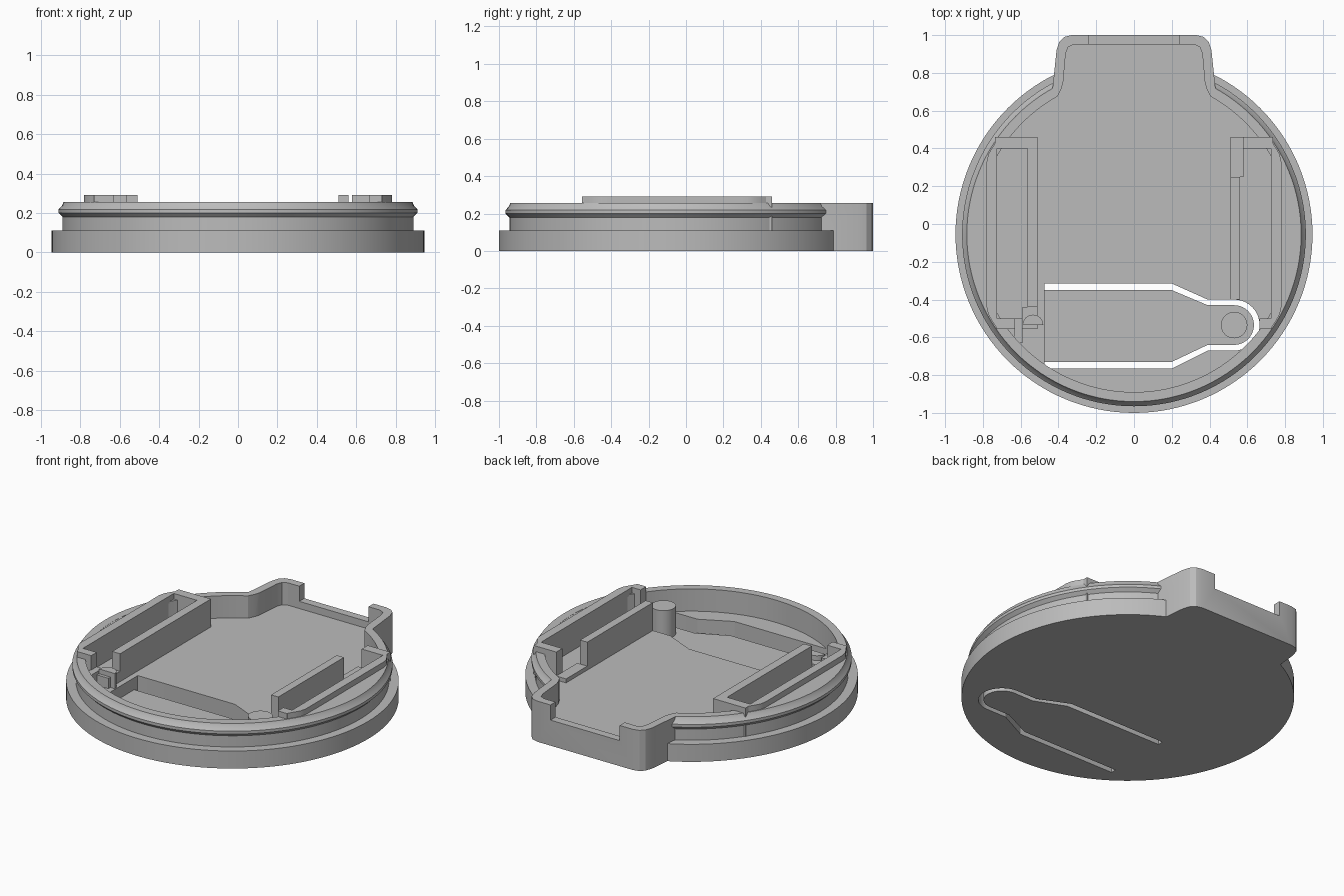
import bpy, bmesh
from math import sin, cos, radians, pi

cube = bpy.data.objects.get("Cube")
if cube:
    bpy.data.objects.remove(cube, do_unlink=True)

CY = -0.055                      # disc centre in y
FLOOR, RIM, TOP = 0.115, 0.255, 0.29

grey = bpy.data.materials.new("plain_grey")
grey.use_nodes = True
grey.diffuse_color = (0.5, 0.5, 0.5, 1)
grey.node_tree.nodes["Principled BSDF"].inputs["Base Color"].default_value = (0.5, 0.5, 0.5, 1)


def finish(name, bm):
    bmesh.ops.recalc_face_normals(bm, faces=bm.faces)
    mesh = bpy.data.meshes.new(name)
    bm.to_mesh(mesh)
    bm.free()
    mesh.materials.append(grey)
    ob = bpy.data.objects.new(name, mesh)
    bpy.context.collection.objects.link(ob)
    return ob


def prism(name, pts, z0, z1):
    bm = bmesh.new()
    face = bm.faces.new([bm.verts.new((x, y, z0)) for x, y in pts])
    new = bmesh.ops.extrude_face_region(bm, geom=[face])["geom"]
    verts = [g for g in new if isinstance(g, bmesh.types.BMVert)]
    bmesh.ops.translate(bm, verts=verts, vec=(0, 0, z1 - z0))
    return finish(name, bm)


def box(name, x0, x1, y0, y1, z0, z1):
    return prism(name, [(x0, y0), (x1, y0), (x1, y1), (x0, y1)], z0, z1)


def arc(cx, cy, r, a0, a1, n):
    return [(cx + r * cos(radians(a0 + (a1 - a0) * i / n)),
             cy + r * sin(radians(a0 + (a1 - a0) * i / n))) for i in range(n + 1)]


def lathe(name, profile, n=128):
    # closed solid of revolution about the disc centre
    bm = bmesh.new()
    rings = [[bm.verts.new((r * cos(2 * pi * i / n), CY + r * sin(2 * pi * i / n), z))
              for i in range(n)] for r, z in profile]
    for a, b in zip(rings, rings[1:]):
        for i in range(n):
            j = (i + 1) % n
            bm.faces.new((a[i], a[j], b[j], b[i]))
    bm.faces.new(rings[0])
    bm.faces.new(rings[-1])
    return finish(name, bm)


def boolean(target, other, operation):
    mod = target.modifiers.new(operation.lower(), "BOOLEAN")
    mod.operation, mod.solver, mod.object = operation, "EXACT", other
    bpy.context.view_layer.objects.active = target
    bpy.ops.object.modifier_apply(modifier=mod.name)
    bpy.data.objects.remove(other, do_unlink=True)


def mirrored(half):
    return half + [(-x, y) for x, y in reversed(half)]


# Round body with stepped flange and snap bead
body = lathe("cap_body", [(0.945, 0), (0.945, 0.11), (0.89, 0.11), (0.89, 0.18),
                          (0.91, 0.2), (0.91, 0.218), (0.892, 0.238), (0.885, RIM)])

# Rear tab, hollowed together with the round cavity
tab = [(0.44, 0.5), (0.43, 0.73), (0.41, 0.92), (0.395, 0.965), (0.37, 0.99), (0.33, 1.0)]
boolean(body, prism("tab_block", mirrored(tab), 0, RIM), "UNION")
cavity = arc(0, CY, 0.835, -90, 61, 64)[1:] + [
    (0.385, 0.715), (0.375, 0.75), (0.362, 0.9), (0.35, 0.935), (0.32, 0.95)]
boolean(body, prism("cavity_cutter", [(0, CY - 0.835)] + mirrored(cavity), FLOOR, 0.5), "DIFFERENCE")
boolean(body, box("notch_cutter", -0.24, 0.24, 0.9, 1.1, 0.16, 0.5), "DIFFERENCE")


# Spring tongue inside a through opening in the floor
def tongue_outline(wide, narrow):
    px, py = 0.53, -0.535
    return [(-0.475, py - 0.005 - wide), (0.2, py - 0.005 - wide), (0.39, py - narrow)] + \
        arc(px, py, narrow, -90, 90, 20) + \
        [(0.39, py + narrow), (0.2, py - 0.005 + wide), (-0.475, py - 0.005 + wide)]


boolean(body, prism("opening_cutter", tongue_outline(0.225, 0.135), -0.1, FLOOR + 0.005), "DIFFERENCE")
prism("spring_tongue", tongue_outline(0.19, 0.105), 0, 0.04)
prism("tongue_post", arc(0.53, -0.535, 0.07, 0, 350, 35), 0.03, 0.215)

# Outer rail walls, filled out to the rim
for side, s in (("left", 1), ("right", -1)):
    fill = arc(0, CY, 0.86, -32, 32, 20)
    prism(side + "_rail_fill", [(s * x, y) for x, y in fill], FLOOR - 0.01, RIM - 0.001)
    lip = arc(0, CY, 0.88, -34.5, 34.5, 24)
    prism(side + "_rail_lip", [(s * min(x, 0.78), y) for x, y in lip], RIM - 0.01, TOP)

B = FLOOR - 0.01                 # parts sink slightly into the floor
# Left rail: free inner wall, back wall and low corner ledge
box("left_inner_wall", 0.51, 0.56, -0.4, 0.25, B, TOP)
box("left_back_wall", 0.578, 0.735, 0.4, 0.46, B, TOP)
box("left_corner_ledge", 0.51, 0.58, 0.25, 0.46, B, 0.14)
box("left_front_stop", 0.665, 0.73, -0.555, -0.5, B, TOP)

# Right rail: closed corner at the back, stepped stops at the front
box("right_inner_wall", -0.565, -0.51, -0.44, 0.46, B, TOP)
box("right_back_wall", -0.735, -0.565, 0.4, 0.46, B, TOP)
box("right_front_stop", -0.73, -0.63, -0.555, -0.5, B, TOP)
box("right_low_step", -0.59, -0.51, -0.555, -0.44, B, 0.18)
box("right_small_step", -0.635, -0.59, -0.63, -0.5, B, 0.2)
prism("right_round_stop", arc(-0.535, -0.535, 0.055, 0, 180, 12), B, 0.21)

# Smooth the curved walls, keep edges sharp
for ob in bpy.context.collection.objects:
    if ob.type == "MESH" and grey.name in ob.data.materials:
        bpy.ops.object.select_all(action="DESELECT")
        ob.select_set(True)
        bpy.context.view_layer.objects.active = ob
        bpy.ops.object.shade_smooth_by_angle(angle=radians(25))
